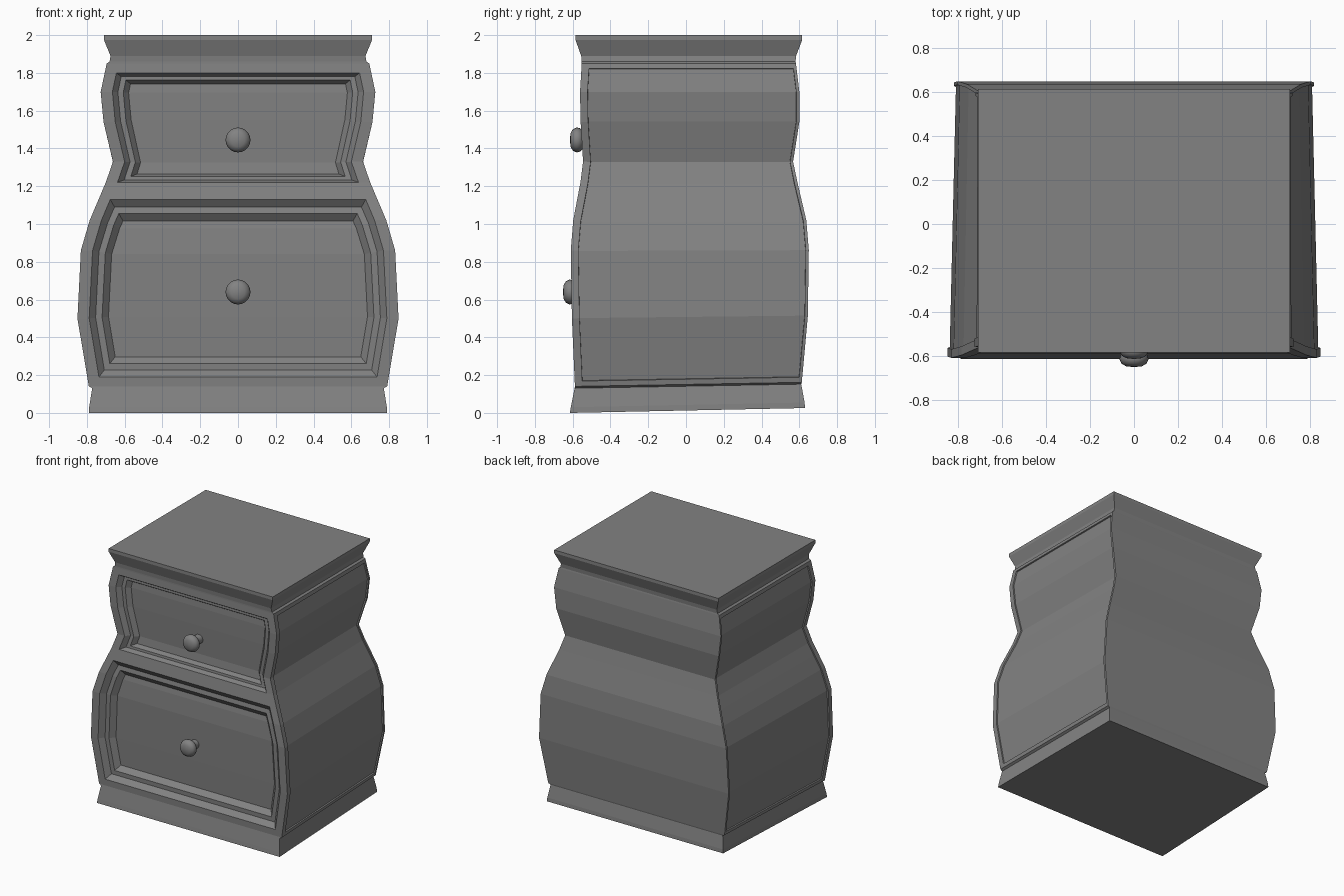
import bpy, bmesh, math

if "Cube" in bpy.data.objects:
    bpy.data.objects.remove(bpy.data.objects["Cube"])

# Silhouette: (height, half width, front y, back y)
PROFILE = [
    (0.00, 0.79, -0.615, 0.63), (0.03, 0.788, -0.61, 0.628), (0.13, 0.772, -0.59, 0.61),
    (0.14, 0.79, -0.588, 0.613), (0.50, 0.85, -0.604, 0.645), (0.86, 0.832, -0.61, 0.65),
    (1.02, 0.785, -0.597, 0.637), (1.22, 0.70, -0.559, 0.59), (1.33, 0.662, -0.545, 0.567),
    (1.54, 0.712, -0.558, 0.60), (1.70, 0.727, -0.561, 0.60), (1.85, 0.695, -0.552, 0.582),
    (1.86, 0.68, -0.552, 0.58), (1.89, 0.675, -0.555, 0.583), (1.975, 0.71, -0.585, 0.615),
    (2.00, 0.71, -0.585, 0.615),
]
# Drawer openings: (bottom, top, moulding step width, step depth, extra side narrowing)
DRAWERS = [(0.19, 1.13, 0.034, 0.038, 1.0), (1.22, 1.80, 0.018, 0.034, 0.983)]
MARGIN = 0.062

# Dark grey paint
paint = bpy.data.materials.new("dark_paint")
paint.diffuse_color = (0.225, 0.225, 0.225, 1)
paint.use_nodes = True
paint.node_tree.nodes["Principled BSDF"].inputs["Base Color"].default_value = paint.diffuse_color


def sample(z):
    for a, b in zip(PROFILE, PROFILE[1:]):
        if a[0] <= z <= b[0]:
            t = (z - a[0]) / (b[0] - a[0])
            return [p + (q - p) * t for p, q in zip(a[1:], b[1:])]


def finish(bm, name):
    mesh = bpy.data.meshes.new(name)
    bm.to_mesh(mesh)
    bm.free()
    mesh.materials.append(paint)
    obj = bpy.data.objects.new(name, mesh)
    bpy.context.collection.objects.link(obj)
    return obj


# Cabinet: lofted rings, slightly narrower at the back of the lower bulge
levels = sorted({p[0] for p in PROFILE} | {z for d in DRAWERS for z in d[:2]})
bm = bmesh.new()
rings = []
for z in levels:
    w, front, back = sample(z)
    wb = w * (1 - 0.035 * min(1, max(0, (1.9 - z) / 1.0)))
    pts = [(-w, front), (-w + MARGIN, front), (w - MARGIN, front), (w, front),
           (wb, back), (-wb, back)]
    rings.append([bm.verts.new((x, y, z)) for x, y in pts])
bm.faces.new(rings[0][::-1])
bm.faces.new(rings[-1])
strips = []
for lo, hi in zip(rings, rings[1:]):
    strips.append([bm.faces.new((lo[i], lo[(i + 1) % 6], hi[(i + 1) % 6], hi[i]))
                   for i in range(6)])
bmesh.ops.recalc_face_normals(bm, faces=bm.faces)


def between(bottom, top, column):
    return [s[column] for s, a, b in zip(strips, levels, levels[1:])
            if a >= bottom - 1e-6 and b <= top + 1e-6]


def inset(faces, thickness, depth):
    bmesh.ops.inset_region(bm, faces=faces, thickness=thickness, depth=depth,
                           use_boundary=True, use_even_offset=True)
    return {v for f in faces for v in f.verts}


# Stepped drawer fronts: slope in, flat border, slope in
for bottom, top, step, depth, narrow in DRAWERS:
    faces = between(bottom, top, 1)
    for d in (-depth, 0, -depth):
        for v in inset(faces, step, d):
            v.co.x *= narrow

# Shallow framed side panels, with the frame wider at the front
for column in (3, 5):
    faces = between(0.14, 1.85, column)
    for v in inset(faces, 0.028, 0):
        v.co.y += 0.012
    inset(faces, 0.001, -0.01)

# Underside rises a little towards the back
for v in bm.verts:
    v.co.z += 0.026 * (v.co.y + 0.61) / 1.25 * max(0, 1 - v.co.z)
finish(bm, "cabinet")


# Knobs: mushroom heads on short stems, turned from (radius, distance from tip)
def knob(name, z, tip):
    profile = [(0, 0), (0.036, 0.004), (0.057, 0.016), (0.066, 0.036), (0.062, 0.054),
               (0.048, 0.068), (0.034, 0.076), (0.032, 0.10), (0.04, 0.16)]
    kb = bmesh.new()
    verts = [kb.verts.new((r, tip + d, z)) for r, d in profile]
    edges = [kb.edges.new(p) for p in zip(verts, verts[1:])]
    bmesh.ops.spin(kb, geom=verts + edges, cent=(0, 0, z), axis=(0, 1, 0),
                   angle=math.tau, steps=20)
    bmesh.ops.remove_doubles(kb, verts=kb.verts, dist=1e-4)
    bmesh.ops.recalc_face_normals(kb, faces=kb.faces)
    obj = finish(kb, name)
    for p in obj.data.polygons:
        p.use_smooth = True


knob("lower_knob", 0.64, -0.652)
knob("upper_knob", 1.445, -0.615)
